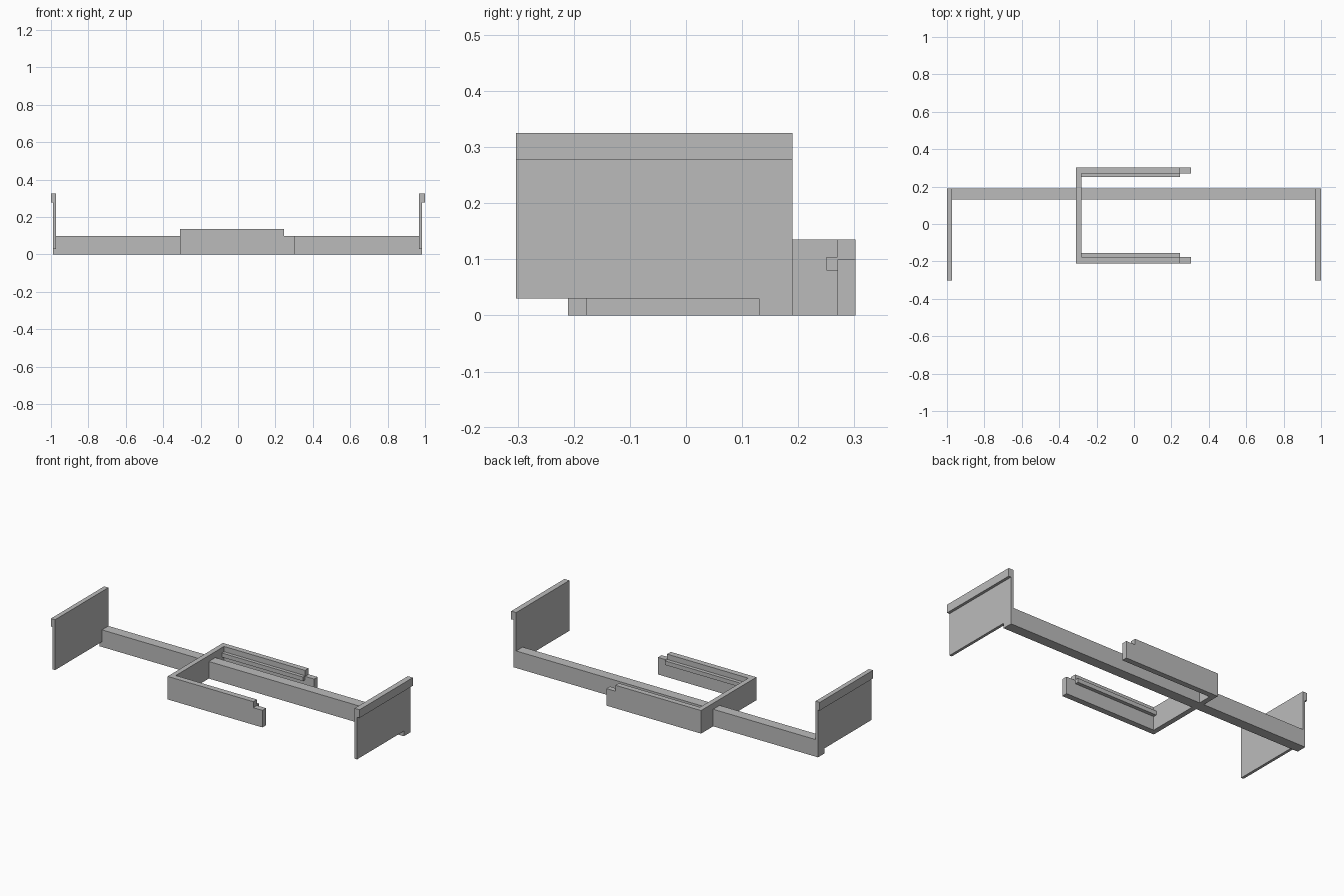
import bpy

cube = bpy.data.objects.get("Cube")
if cube:
    bpy.data.objects.remove(cube, do_unlink=True)

grey = bpy.data.materials.new("plain grey")
grey.use_nodes = True
grey.diffuse_color = (0.5, 0.5, 0.5, 1)
grey.node_tree.nodes["Principled BSDF"].inputs["Base Color"].default_value = (0.5, 0.5, 0.5, 1)


def extrude(name, profile, axis, start, end):
    """Extrude a 2D profile along x (profile in y, z) or y (profile in x, z)."""
    def place(p, t):
        return (t, p[0], p[1]) if axis == "x" else (p[0], t, p[1])
    n = len(profile)
    verts = [place(p, t) for t in (start, end) for p in profile]
    faces = [tuple(range(n)), tuple(range(2 * n - 1, n - 1, -1))]
    faces += [(i, i + n, (i + 1) % n + n, (i + 1) % n) for i in range(n)]
    mesh = bpy.data.meshes.new(name)
    mesh.from_pydata(verts, [], faces)
    mesh.materials.append(grey)
    obj = bpy.data.objects.new(name, mesh)
    bpy.context.collection.objects.link(obj)
    # Make normals point outwards
    import bmesh
    bm = bmesh.new()
    bm.from_mesh(mesh)
    bmesh.ops.recalc_face_normals(bm, faces=bm.faces)
    bm.to_mesh(mesh)
    bm.free()
    return obj


def rect(a0, a1, b0, b1):
    return [(a0, b0), (a1, b0), (a1, b1), (a0, b1)]


# Long crossbar, in two lengths either side of the frame's closed end
for name, x0, x1 in (("right_crossbar", -0.989, -0.309), ("left_crossbar", -0.28, 0.984)):
    extrude(name, rect(0.13, 0.19, 0, 0.1), "x", x0, x1)

# End panels, each with an outward lip along its top edge
for name, inner, outer, lip in (("right_end_panel", -0.973, -0.989, -1),
                                ("left_end_panel", 0.968, 0.984, 1)):
    profile = [(inner, 0.03), (outer, 0.03), (outer, 0.277),
               (lip, 0.277), (lip, 0.325), (inner, 0.325)]
    extrude(name, profile, "y", -0.303, 0.19)

# Open frame: closed end and two arms with a lowered tip
extrude("frame_end", rect(-0.21, 0.302, 0, 0.135), "x", -0.309, -0.28)
arm = [(-0.28, 0), (0.305, 0), (0.305, 0.1), (0.246, 0.1), (0.246, 0.135), (-0.28, 0.135)]
for name, outer, inner, ledge in (("front_arm", -0.21, -0.176, -0.155),
                                  ("back_arm", 0.302, 0.27, 0.25)):
    extrude(name, arm, "y", outer, inner)
    # Inner ledge
    extrude(name + "_ledge", rect(inner, ledge, 0.08, 0.104), "x", -0.28, 0.246)
